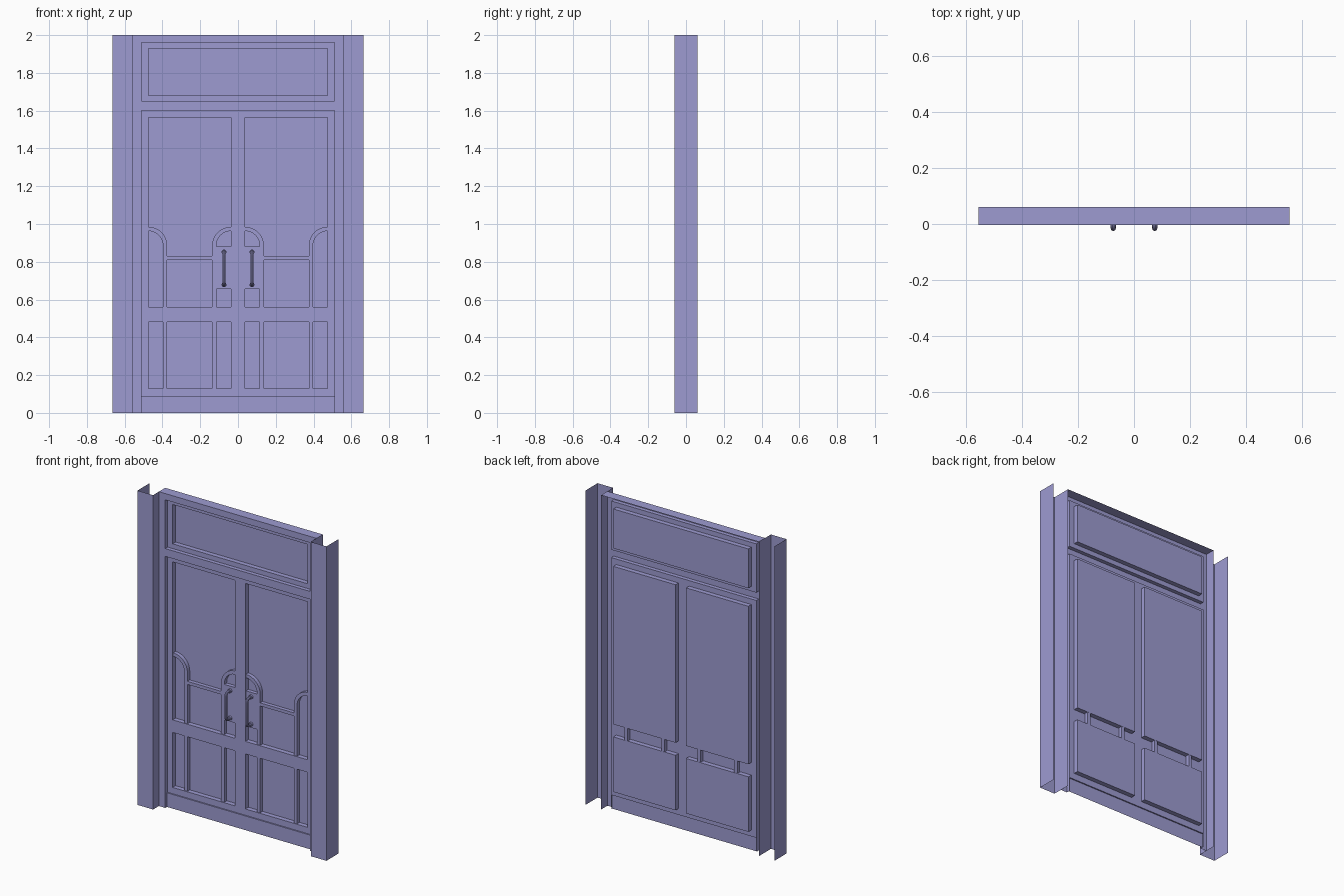
import bpy, bmesh, math

if "Cube" in bpy.data.objects:
    bpy.data.objects.remove(bpy.data.objects["Cube"])

F, D, P, B = -0.003, 0.022, 0.052, 0.061   # depths: frame, door, panel, back edge

paint = bpy.data.materials.new("violet_paint")
paint.diffuse_color = (0.34, 0.33, 0.64, 1)
paint.use_nodes = True
paint.node_tree.nodes["Principled BSDF"].inputs["Base Color"].default_value = paint.diffuse_color


def mesh_object(name, verts, faces):
    me = bpy.data.meshes.new(name)
    me.from_pydata(verts, [], faces)
    me.update()
    ob = bpy.data.objects.new(name, me)
    bpy.context.collection.objects.link(ob)
    return ob


def plate(name, x0, x1, z0, z1, y):
    """Flat sheet facing the front."""
    x0, x1 = sorted((x0, x1))
    return mesh_object(name, [(x0, y, z0), (x1, y, z0), (x1, y, z1), (x0, y, z1)],
                       [(0, 1, 2, 3)])


def recess(name, x0, x1, z0, z1, y0, y1, bottom=True, floor=True):
    """Walls of a rectangular recess from y0 back to y1, with an optional floor."""
    x0, x1 = sorted((x0, x1))
    rect = [(x0, z0), (x1, z0), (x1, z1), (x0, z1)]
    verts = [(x, y, z) for y in (y0, y1) for x, z in rect]
    faces = [(i, (i + 1) % 4, (i + 1) % 4 + 4, i + 4) for i in range(0 if bottom else 1, 4)]
    if floor:
        faces.append((4, 5, 6, 7))
    return mesh_object(name, verts, faces)


def prism(name, outline, y0, y1):
    """Extrude an (x, z) outline along y."""
    n = len(outline)
    verts = [(x, y0, z) for x, z in outline] + [(x, y1, z) for x, z in outline]
    faces = [tuple(range(n)), tuple(range(2 * n - 1, n - 1, -1))]
    faces += [(i, i + n, (i + 1) % n + n, (i + 1) % n) for i in range(n)]
    ob = mesh_object(name, verts, faces)
    bm = bmesh.new()
    bm.from_mesh(ob.data)
    bmesh.ops.recalc_face_normals(bm, faces=bm.faces)
    bm.to_mesh(ob.data)
    bm.free()
    return ob


# Outer frame: open-backed shell
plate("frame_header", -0.51, 0.51, 1.96, 2.0, F)
plate("frame_transom_bar", -0.51, 0.51, 1.60, 1.65, F)
mesh_object("frame_top", [(-0.555, F, 2), (0.555, F, 2), (0.555, B, 2), (-0.555, B, 2)],
            [(0, 1, 2, 3)])
recess("door_reveal", -0.51, 0.51, 0, 1.60, F, D, bottom=False, floor=False)

# Transom light
recess("transom_reveal", -0.51, 0.51, 1.65, 1.96, F, D, floor=False)
recess("transom_panel", -0.475, 0.475, 1.68, 1.93, D, P)
plate("transom_top_rail", -0.51, 0.51, 1.93, 1.96, D)
plate("transom_bottom_rail", -0.51, 0.51, 1.65, 1.68, D)

for s, side in ((-1, "left"), (1, "right")):
    # Jamb front and open sheet pilaster
    plate(f"{side}_jamb", s * 0.51, s * 0.555, 0, 2.0, F)
    profile = [(0.665, B), (0.665, -B), (0.555, -B), (0.555, B)]
    verts = [(s * x, y, z) for z in (0, 2.0) for x, y in profile]
    faces = [(i, i + 1, i + 5, i + 4) for i in range(3)]
    if s > 0:
        faces = [f[::-1] for f in faces]
    mesh_object(f"{side}_pilaster", verts, faces)

    # Stiles and rails
    for name, x0, x1, z0, z1 in (("transom_stile", 0.475, 0.51, 1.68, 1.93),
                                 ("inner_stile", 0, 0.037, 0.09, 1.60),
                                 ("outer_stile", 0.475, 0.51, 0.09, 1.60),
                                 ("bottom_rail", 0.037, 0.475, 0.09, 0.13),
                                 ("lock_rail", 0.037, 0.475, 0.48, 0.56),
                                 ("top_rail", 0.037, 0.475, 1.565, 1.60)):
        plate(f"{side}_{name}", s * x0, s * x1, z0, z1, D)

    # Kick board with a small ledge
    plate(f"{side}_kick_board", 0, s * 0.51, 0, 0.09, D - 0.008)
    mesh_object(f"{side}_kick_ledge",
                [(0, D - 0.008, 0.09), (s * 0.51, D - 0.008, 0.09), (s * 0.51, D, 0.09),
                 (0, D, 0.09)], [(0, 1, 2, 3) if s > 0 else (3, 2, 1, 0)])

    # Sunk panels
    recess(f"{side}_upper_panel", s * 0.037, s * 0.475, 0.56, 1.565, D, P)
    recess(f"{side}_lower_panel", s * 0.037, s * 0.475, 0.13, 0.48, D, P)

    # Glazing bars with quarter arches, and the lock plate
    for name, x0, x1, z0, z1 in (("inner_bar", 0.115, 0.137, 0.13, 0.885),
                                 ("outer_bar", 0.375, 0.397, 0.13, 0.885),
                                 ("cross_bar", 0.137, 0.375, 0.81, 0.83),
                                 ("lock_plate", 0.037, 0.115, 0.655, 0.88)):
        prism(f"{side}_{name}", [(s * x0, z0), (s * x1, z0), (s * x1, z1), (s * x0, z1)],
              D + 0.005, P - 0.001)
    for name, cx, d in (("inner_arch", 0.037, 1), ("outer_arch", 0.475, -1)):
        angles = [math.radians(90 * i / 12) for i in range(13)]
        ring = [(cx + d * 0.1 * math.cos(a), 0.885 + 0.1 * math.sin(a)) for a in angles]
        ring += [(cx + d * 0.078 * math.cos(a), 0.885 + 0.078 * math.sin(a))
                 for a in reversed(angles)]
        prism(f"{side}_{name}", [(s * x, z) for x, z in ring], D + 0.005, P - 0.001)

    # Bowed pull handle with rosettes
    hx, r = s * 0.074, 0.02
    path = [(0.03, 0.852)]
    path += [(0.004 - r * math.sin(a), 0.832 + r * math.cos(a))
             for a in (math.radians(t) for t in range(0, 91, 15))]
    path += [(y, 1.53 - z) for y, z in reversed(path)]
    cu = bpy.data.curves.new(f"{side}_handle", 'CURVE')
    cu.dimensions = '3D'
    cu.bevel_depth = 0.009
    cu.bevel_resolution = 3
    cu.use_fill_caps = True
    sp = cu.splines.new('POLY')
    sp.points.add(len(path) - 1)
    for p, (y, z) in zip(sp.points, path):
        p.co = (hx, y, z, 1)
    handle = bpy.data.objects.new(f"{side}_handle", cu)
    bpy.context.collection.objects.link(handle)
    bpy.ops.object.select_all(action='DESELECT')
    handle.select_set(True)
    bpy.context.view_layer.objects.active = handle
    bpy.ops.object.convert(target='MESH')
    bpy.ops.object.shade_smooth_by_angle()
    for z, end in ((0.852, "upper"), (0.678, "lower")):
        bpy.ops.mesh.primitive_cylinder_add(vertices=20, radius=0.013, depth=0.012,
                                            location=(hx, 0.022, z),
                                            rotation=(math.pi / 2, 0, 0))
        bpy.context.object.name = f"{side}_{end}_rosette"
        bpy.ops.object.shade_smooth_by_angle()

for ob in bpy.context.collection.objects:
    ob.data.materials.clear()
    ob.data.materials.append(paint)
